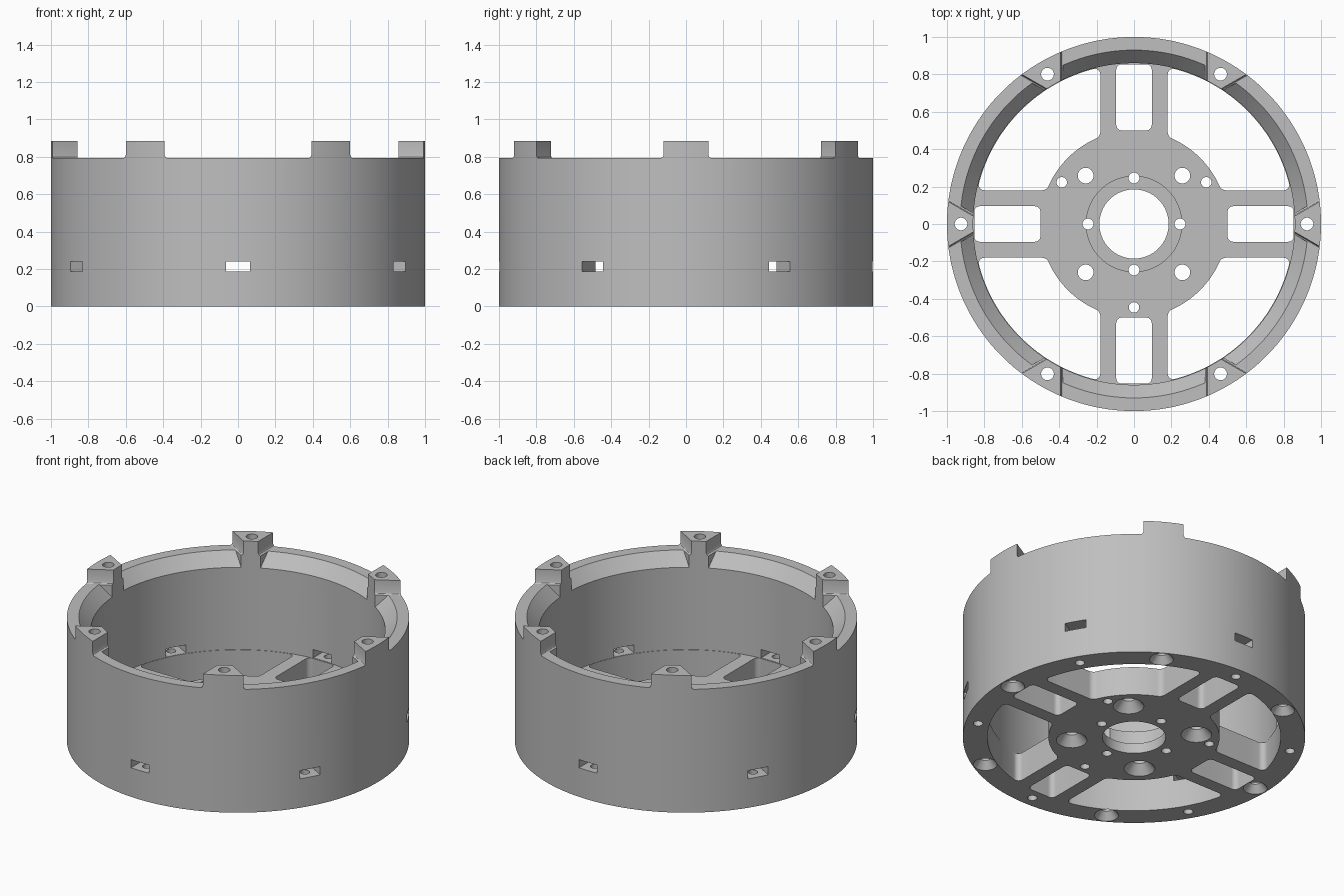
import bpy, bmesh
from math import sin, cos, tan, pi, radians, sqrt, atan2
from mathutils import Matrix

if "Cube" in bpy.data.objects:
    bpy.data.objects.remove(bpy.data.objects["Cube"])

RIM, TAB_TOP, FLOOR, WALL = 0.795, 0.885, 0.185, 0.86
SEGMENTS = 180


def finish(name, bm):
    bmesh.ops.recalc_face_normals(bm, faces=bm.faces)
    mesh = bpy.data.meshes.new(name)
    bm.to_mesh(mesh)
    bm.free()
    ob = bpy.data.objects.new(name, mesh)
    bpy.context.collection.objects.link(ob)
    return ob


def lathe(name, profile):
    """Revolve a closed (radius, height) profile around z."""
    bm = bmesh.new()
    rings = []
    for i in range(SEGMENTS):
        a = 2 * pi * i / SEGMENTS
        rings.append([bm.verts.new((r * cos(a), r * sin(a), z)) for r, z in profile])
    n = len(profile)
    for i in range(SEGMENTS):
        p, q = rings[i], rings[(i + 1) % SEGMENTS]
        for j in range(n):
            k = (j + 1) % n
            bm.faces.new((p[j], q[j], q[k], p[k]))
    return finish(name, bm)


def loft(bm, sections, turn=0, at=(0, 0)):
    """Solid through (outline, height) sections, moved to a point, turned about z."""
    m = Matrix.Rotation(turn, 4, 'Z') @ Matrix.Translation((at[0], at[1], 0))
    loops = []
    for outline, z in sections:
        loops.append([bm.verts.new(m @ Matrix.Translation((x, y, z)).translation)
                      for x, y in outline])
    for p, q in zip(loops, loops[1:]):
        for j in range(len(p)):
            k = (j + 1) % len(p)
            bm.faces.new((p[j], p[k], q[k], q[j]))
    bm.faces.new(loops[0][::-1])
    bm.faces.new(loops[-1])


def arc(cx, cy, r, a0, a1, n):
    return [(cx + r * cos(a0 + (a1 - a0) * i / n), cy + r * sin(a0 + (a1 - a0) * i / n))
            for i in range(n + 1)]


def circle(r, n=32):
    return arc(0, 0, r, 0, 2 * pi, n)[:-1]


def rounded_rect(x0, x1, y, r):
    pts = []
    for i, (cx, cy) in enumerate([(x1 - r, y - r), (x0 + r, y - r),
                                  (x0 + r, r - y), (x1 - r, r - y)]):
        pts += arc(cx, cy, r, i * pi / 2, (i + 1) * pi / 2, 6)
    return pts


def sector(r_in, r_out, edge, f_in, f_out):
    """Quarter window between hub and wall, with filleted corners."""
    ox, oy = sqrt((r_out - f_out) ** 2 - (edge + f_out) ** 2), edge + f_out
    ix, iy = sqrt((r_in + f_in) ** 2 - (edge + f_in) ** 2), edge + f_in
    ao, ai = atan2(oy, ox), atan2(iy, ix)
    flip = lambda pts: [(y, x) for x, y in reversed(pts)]
    outer = arc(ox, oy, f_out, -pi / 2, ao, 6)
    inner = arc(ix, iy, f_in, ai - pi, -pi / 2, 6)
    return (outer + arc(0, 0, r_out, ao, pi / 2 - ao, 24)[1:-1] + flip(outer)
            + flip(inner) + arc(0, 0, r_in, pi / 2 - ai, ai, 16)[1:-1] + inner)


def wedge(d):
    """Plan of a screw tab, widened by d on both sides."""
    half = lambda r: 0.12 + d + (r - 0.993) * tan(radians(30))
    return [(0.82, -half(0.82)), (1.2, -half(1.2)), (1.2, half(1.2)), (0.82, half(0.82))]


def cut(target, cutter):
    cutter.hide_render = True
    mod = target.modifiers.new("cut", 'BOOLEAN')
    mod.operation, mod.solver, mod.object = 'DIFFERENCE', 'EXACT', cutter
    bpy.ops.object.select_all(action='DESELECT')
    bpy.context.view_layer.objects.active = target
    target.select_set(True)
    bpy.ops.object.modifier_apply(modifier=mod.name)
    bpy.data.objects.remove(cutter)


# Cup with wall, floor plate and a recessed centre bore
housing = lathe("housing", [
    (0.185, 0), (1, 0), (1, TAB_TOP), (WALL, TAB_TOP), (WALL, FLOOR),
    (0.255, FLOOR), (0.255, 0.065), (0.185, 0.065)])

# Lower the rim and chamfer it between six screw tabs
rim_cutter = lathe("rim_cutter", [
    (0.84, 0.692), (0.93, RIM), (1.1, RIM), (1.1, 1), (0.84, 1)])
bm = bmesh.new()
for i in range(6):
    loft(bm, [(wedge(0.015), 0.6), (wedge(0.015), RIM - 0.002), (wedge(0.005), RIM + 0.004),
              (wedge(0), RIM + 0.015), (wedge(0), 1.1)], turn=i * pi / 3)
cut(rim_cutter, finish("tab_shapes", bm))
cut(housing, rim_cutter)

# Floor windows: four large sectors and four slots inside the spokes
bm = bmesh.new()
for i in range(4):
    for outline in (sector(0.5, 0.857, 0.18, 0.04, 0.03),
                    rounded_rect(0.5, 0.854, 0.095, 0.03)):
        loft(bm, [(outline, -0.1), (outline, 0.3)], turn=i * pi / 2)
cut(housing, finish("floor_windows", bm))

# Nut slots through the wall
bm = bmesh.new()
slot = [(0.8, -0.065), (1.1, -0.065), (1.1, 0.065), (0.8, 0.065)]
for i in range(6):
    loft(bm, [(slot, FLOOR + 0.002), (slot, 0.24)], turn=pi / 6 + i * pi / 3)
cut(housing, finish("nut_slots", bm))

# Screw holes, countersunk from below where they are large
bm = bmesh.new()


def hole(r, dist, turn, top, sink=0):
    sections = [(circle(r), -0.1), (circle(r), top)]
    if sink:
        sections = [(circle(sink), -0.1), (circle(sink), 0),
                    (circle(r), sink - r + 0.01), (circle(r), top)]
    loft(bm, sections, turn=turn, at=(dist, 0))


for i in range(6):
    hole(0.034, 0.925, i * pi / 3, 1, sink=0.07)
    hole(0.028, 0.925, pi / 6 + i * pi / 3, 0.21)
for i in range(4):
    hole(0.042, 0.366, pi / 4 + i * pi / 2, 0.3, sink=0.09)
    hole(0.029, 0.246, i * pi / 2, 0.3)
for i in range(3):
    hole(0.028, 0.446, pi / 6 + i * 2 * pi / 3, 0.3)
cut(housing, finish("screw_holes", bm))

# Plain grey finish
grey = bpy.data.materials.new("grey")
grey.use_nodes = True
colour = (0.52, 0.52, 0.52, 1)
grey.diffuse_color = colour
grey.node_tree.nodes["Principled BSDF"].inputs["Base Color"].default_value = colour
housing.data.materials.clear()
housing.data.materials.append(grey)
bpy.ops.object.shade_smooth_by_angle(angle=radians(30))
